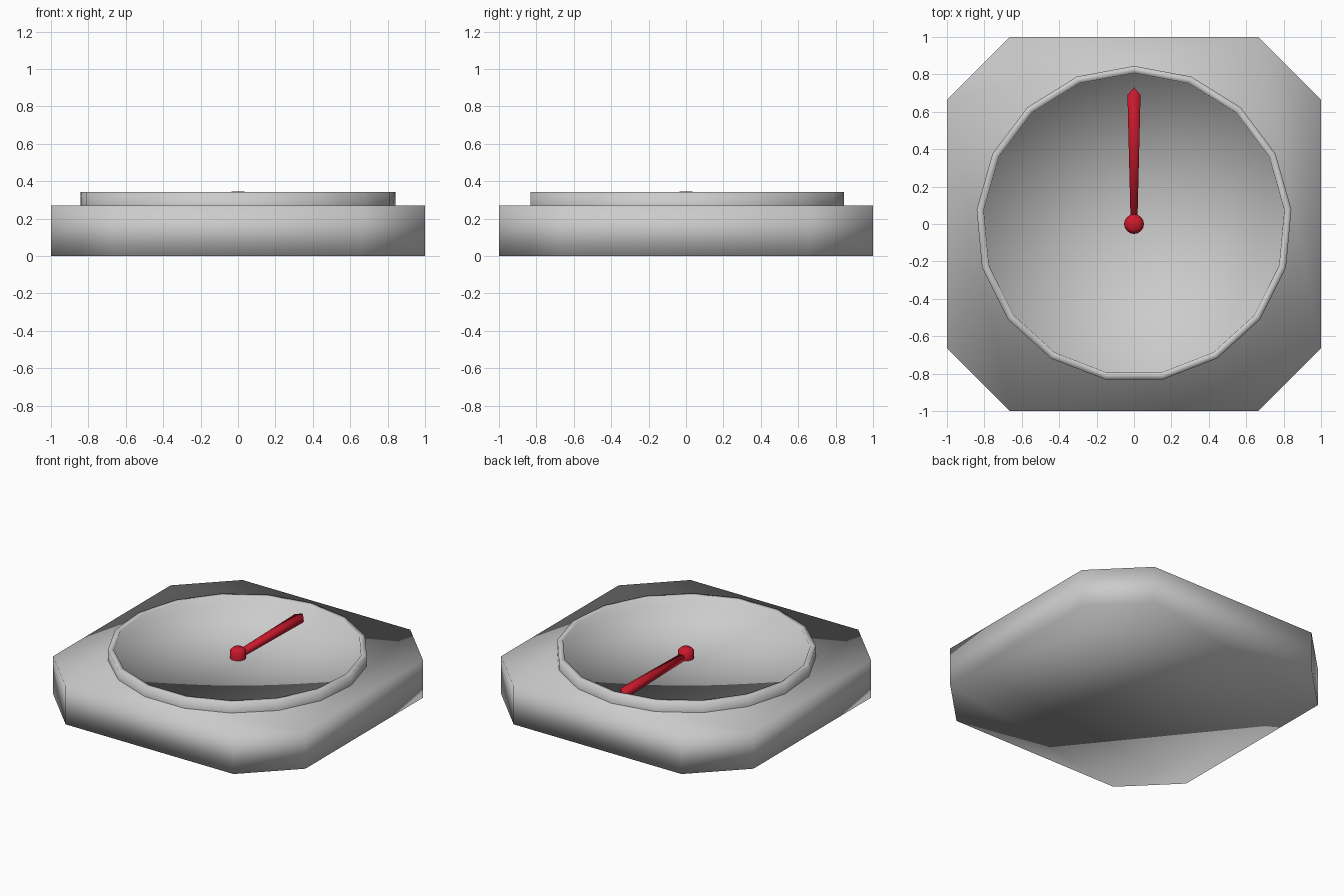
import bpy, bmesh
from math import sin, cos, tau

if "Cube" in bpy.data.objects:
    bpy.data.objects.remove(bpy.data.objects["Cube"])

BODY_TOP, RIM_TOP = 0.27, 0.343

red = bpy.data.materials.new("red")
red.diffuse_color = (0.6, 0.01, 0.025, 1)
red.use_nodes = True
red.node_tree.nodes["Principled BSDF"].inputs["Base Color"].default_value = red.diffuse_color


def finish(bm, name, mat=None):
    bmesh.ops.recalc_face_normals(bm, faces=bm.faces)
    for f in bm.faces:
        f.smooth = True
    me = bpy.data.meshes.new(name)
    bm.to_mesh(me)
    bm.free()
    ob = bpy.data.objects.new(name, me)
    bpy.context.collection.objects.link(ob)
    if mat:
        me.materials.append(mat)
    return ob


def prism(name, outline, z0, z1, mat=None):
    """Extrude a flat outline from z0 to z1."""
    bm = bmesh.new()
    face = bm.faces.new([bm.verts.new((x, y, z0)) for x, y in outline])
    ext = bmesh.ops.extrude_face_region(bm, geom=[face], use_keep_orig=True)
    for v in ext["geom"]:
        if isinstance(v, bmesh.types.BMVert):
            v.co.z = z1
    return finish(bm, name, mat)


def lathe(name, profile, sides, mat=None):
    """Turn (radius, z) points into stacked rings with a vertex at +y; cap the last ring."""
    bm = bmesh.new()
    rings = [[bm.verts.new((r * sin(tau * i / sides), r * cos(tau * i / sides), z))
              for i in range(sides)] for r, z in profile]
    for a, b in zip(rings, rings[1:]):
        for i in range(sides):
            j = (i + 1) % sides
            bm.faces.new((a[i], a[j], b[j], b[i]))
    # fan cap, so shading falls off evenly towards the centre
    centre = bm.verts.new((0, 0, profile[-1][1]))
    for i in range(sides):
        bm.faces.new((rings[-1][i], rings[-1][(i + 1) % sides], centre))
    return finish(bm, name, mat)


# Square body with clipped corners
c = 0.665
prism("body", [(c, -1), (1, -c), (1, c), (c, 1), (-c, 1), (-1, c), (-1, -c), (-c, -1)],
      0, BODY_TOP)

# Raised 17-sided rim with the dial floor inside it
lathe("rim_and_dial", [(0.845, BODY_TOP - 0.01), (0.845, RIM_TOP),
                       (0.807, RIM_TOP), (0.803, BODY_TOP + 0.004)], 17)

# Pointer, widening towards a pointed tip
half = [(0.018, 0), (0.035, 0.69)]
prism("pointer", half + [(0, 0.73)] + [(-x, y) for x, y in reversed(half)],
      BODY_TOP, 0.312, red)

# Pointer hub
lathe("pointer_hub", [(0.053, BODY_TOP), (0.053, 0.325), (0.033, 0.346)], 16, red)
